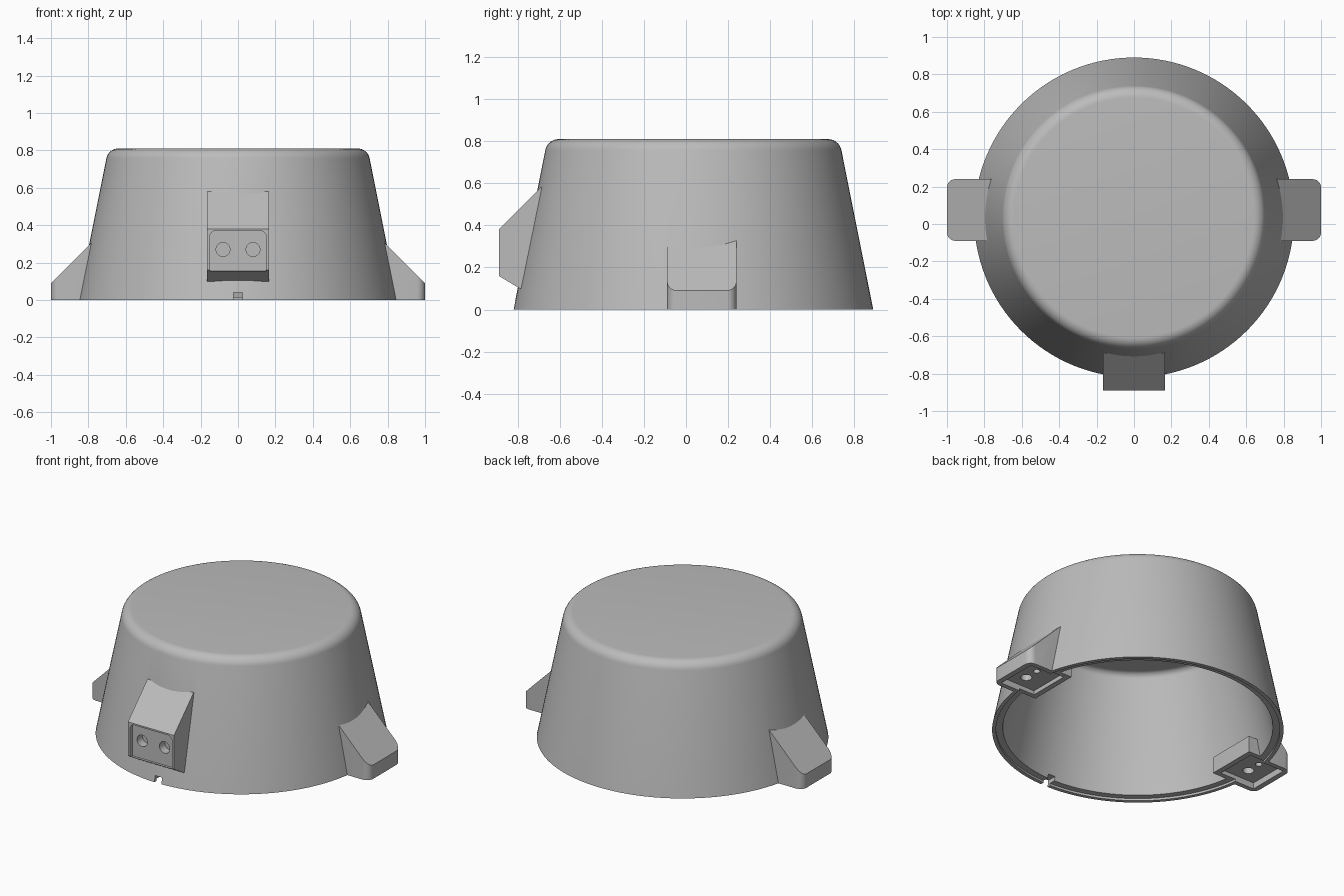
import bpy, bmesh, math
from mathutils import Vector

cube = bpy.data.objects.get("Cube")
if cube:
    bpy.data.objects.remove(cube, do_unlink=True)

grey = bpy.data.materials.new("plain grey")
grey.use_nodes = True
grey.diffuse_color = (0.5, 0.5, 0.5, 1)
grey.node_tree.nodes["Principled BSDF"].inputs["Base Color"].default_value = (0.5, 0.5, 0.5, 1)

CY = 0.035       # centre of the round body along y
LUG_Y = 0.075    # centre of the side lugs along y


def finish(bm, name):
    bmesh.ops.remove_doubles(bm, verts=bm.verts, dist=1e-5)
    bmesh.ops.recalc_face_normals(bm, faces=bm.faces)
    me = bpy.data.meshes.new(name)
    bm.to_mesh(me)
    bm.free()
    me.materials.append(grey)
    ob = bpy.data.objects.new(name, me)
    bpy.context.collection.objects.link(ob)
    return ob


def lathe(name, profile, steps=128):
    """Spin an (r, z) profile that starts and ends on the axis."""
    bm = bmesh.new()
    vs = [bm.verts.new((r, CY, z)) for r, z in profile]
    edges = [bm.edges.new(p) for p in zip(vs, vs[1:])]
    bmesh.ops.spin(bm, geom=vs + edges, cent=(0, CY, 0), axis=(0, 0, 1),
                   angle=math.tau, steps=steps, use_merge=True)
    return finish(bm, name)


def arc(r, z, rad, start, n=8):
    """Rounded shoulder from the wall direction up to the flat top."""
    return [(r + rad * math.cos(a), z + rad * math.sin(a))
            for a in (math.radians(start + (90 - start) * i / n) for i in range(n + 1))]


def prism(name, outline, width):
    """Extrude a (y, z) outline across x, centred on x = 0."""
    bm = bmesh.new()
    f = bm.faces.new([bm.verts.new((-width / 2, y, z)) for y, z in outline])
    ext = bmesh.ops.extrude_face_region(bm, geom=[f])["geom"]
    bmesh.ops.translate(bm, vec=(width, 0, 0),
                        verts=[v for v in ext if isinstance(v, bmesh.types.BMVert)])
    return finish(bm, name)


def box(name, lo, hi, round_if=None, radius=0.0, slope=None):
    """Box with chosen edges rounded and an optional sloping cut."""
    bm = bmesh.new()
    bmesh.ops.create_cube(bm, size=1)
    for v in bm.verts:
        v.co = Vector([(a + b) / 2 + c * (b - a) for a, b, c in zip(lo, hi, v.co)])
    if round_if:
        picked = [e for e in bm.edges if round_if(e.verts[0].co, e.verts[1].co)]
        bmesh.ops.bevel(bm, geom=picked, offset=radius, segments=6, profile=0.5, affect='EDGES')
    if slope:
        geom = bm.verts[:] + bm.edges[:] + bm.faces[:]
        cut = bmesh.ops.bisect_plane(bm, geom=geom, plane_co=slope[0], plane_no=slope[1],
                                     clear_outer=True)["geom_cut"]
        bmesh.ops.edgeloop_fill(bm, edges=[e for e in cut if isinstance(e, bmesh.types.BMEdge)])
    return finish(bm, name)


def hole(name, centre, radius, depth, along_y=False):
    bm = bmesh.new()
    bmesh.ops.create_cone(bm, cap_ends=True, segments=32, radius1=radius,
                          radius2=radius, depth=depth)
    for v in bm.verts:
        if along_y:
            v.co = Vector((v.co.x, -v.co.z, v.co.y))
        v.co += Vector(centre)
    return finish(bm, name)


def combine(target, other, operation):
    mod = target.modifiers.new(operation.lower(), 'BOOLEAN')
    mod.operation = operation
    mod.solver = 'EXACT'
    mod.object = other
    bpy.context.view_layer.objects.active = target
    bpy.ops.object.modifier_apply(modifier=mod.name)
    bpy.data.objects.remove(other, do_unlink=True)


def upright_outer(a, b):
    return abs(a.z - b.z) > 0.1 and abs(a.x) > 0.94 and abs(b.x) > 0.94


# Tapered round housing
housing = lathe("housing", [(0, 0), (0.855, 0)] + arc(0.64, 0.745, 0.065, 11) + [(0, 0.81)])

# Side mounting lugs with a sloping top
for s in (-1, 1):
    xs = sorted((s * 0.68, s * 1.0))
    lug = box("side_lug", (xs[0], LUG_Y - 0.165, 0), (xs[1], LUG_Y + 0.165, 0.6),
              upright_outer, 0.045, ((s, LUG_Y, 0.09), (s, 0, 1)))
    combine(housing, lug, 'UNION')

# Front connector boss
boss = prism("front_boss", [(-0.6, 0.10), (-0.79, 0.10), (-0.89, 0.16), (-0.89, 0.38),
                            (-0.69, 0.58), (-0.6, 0.58)], 0.33)
combine(housing, boss, 'UNION')

# Hollow inside with a stepped rim
cavity = lathe("cavity", [(0, -0.05), (0.832, -0.05), (0.832, 0.014), (0.792, 0.014)]
               + arc(0.605, 0.71, 0.04, 11) + [(0, 0.75)])
combine(housing, cavity, 'DIFFERENCE')

# Inner brackets, underside pockets and screw holes of the lugs
for s in (-1, 1):
    xs = sorted((s * 0.68, s * 0.85))
    bracket = box("bracket", (xs[0], LUG_Y - 0.165, 0.014), (xs[1], LUG_Y + 0.165, 0.12))
    combine(housing, bracket, 'UNION')
    xs = sorted((s * 0.715, s * 0.965))
    pocket = box("lug_pocket", (xs[0], LUG_Y - 0.135, -0.05), (xs[1], LUG_Y + 0.135, 0.04))
    combine(housing, pocket, 'DIFFERENCE')
    for y, r in ((0.03, 0.033), (0.125, 0.02)):
        combine(housing, hole("screw_hole", (s * 0.85, y, 0.05), r, 0.08), 'DIFFERENCE')

# Connector recess with rounded upper corners, and two pin holes
recess = box("connector_recess", (-0.15, -0.95, 0.155), (0.15, -0.865, 0.37),
             lambda a, b: abs(a.y - b.y) > 0.05 and a.z > 0.3, 0.03)
combine(housing, recess, 'DIFFERENCE')
for x in (-0.08, 0.08):
    combine(housing, hole("pin_hole", (x, -0.86, 0.27), 0.037, 0.1, True), 'DIFFERENCE')

# Small notch in the front rim
combine(housing, box("notch", (-0.025, -0.95, -0.05), (0.025, -0.7, 0.04)), 'DIFFERENCE')

# Smooth shading with sharp edges kept
bpy.ops.object.select_all(action='DESELECT')
housing.select_set(True)
bpy.context.view_layer.objects.active = housing
bpy.ops.object.shade_smooth_by_angle(angle=math.radians(25))
